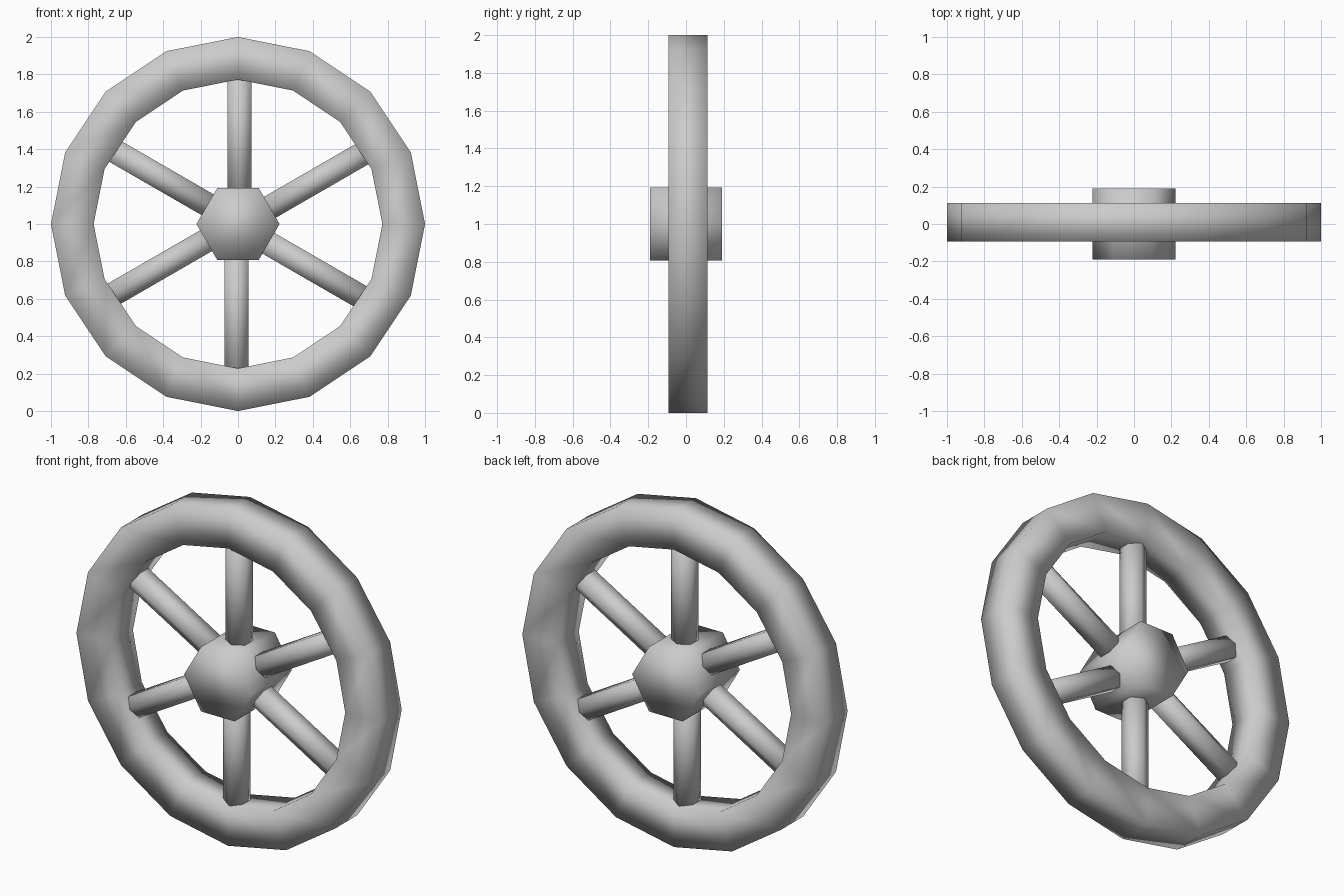
import bpy, bmesh
from math import pi, sin, cos, radians
from mathutils import Matrix, Vector

if "Cube" in bpy.data.objects:
    bpy.data.objects.remove(bpy.data.objects["Cube"])

CENTRE = Vector((0, 0, 1))


def finish(bm, name):
    bmesh.ops.recalc_face_normals(bm, faces=bm.faces)
    for f in bm.faces:
        f.smooth = True
    mesh = bpy.data.meshes.new(name)
    bm.to_mesh(mesh)
    bm.free()
    obj = bpy.data.objects.new(name, mesh)
    bpy.context.collection.objects.link(obj)
    return obj


def prism(name, radius, length, matrix):
    """Six-sided bar along local z, with a vertex on local y."""
    bm = bmesh.new()
    bmesh.ops.create_cone(bm, cap_ends=True, segments=6, radius1=radius,
                          radius2=radius, depth=length, matrix=matrix)
    return finish(bm, name)


# Rim: rectangular section swept around 16 sides
SIDES = 16
section = [(1.0, -0.093), (1.0, 0.113), (0.772, 0.113), (0.772, -0.093)]
bm = bmesh.new()
rings = []
for i in range(SIDES):
    a = 2 * pi * i / SIDES
    rings.append([bm.verts.new((r * cos(a), y, 1 + r * sin(a))) for r, y in section])
for i in range(SIDES):
    a, b = rings[i], rings[(i + 1) % SIDES]
    for k in range(4):
        n = (k + 1) % 4
        bm.faces.new((a[k], a[n], b[n], b[k]))
finish(bm, "rim")

# Hub: hexagonal block along y, points to left and right
prism("hub", 0.222, 0.38, Matrix.Translation(CENTRE)
      @ Matrix.Rotation(radians(90), 4, 'X') @ Matrix.Rotation(radians(90), 4, 'Z'))

# Spokes: six hexagonal bars, each slightly off the radial line
inner, outer = 0.1, 0.85
for i in range(6):
    prism(f"spoke_{i + 1}", 0.074, outer - inner,
          Matrix.Translation(CENTRE) @ Matrix.Rotation(i * pi / 3, 4, 'Y')
          @ Matrix.Translation((0.008, 0, (inner + outer) / 2)))
